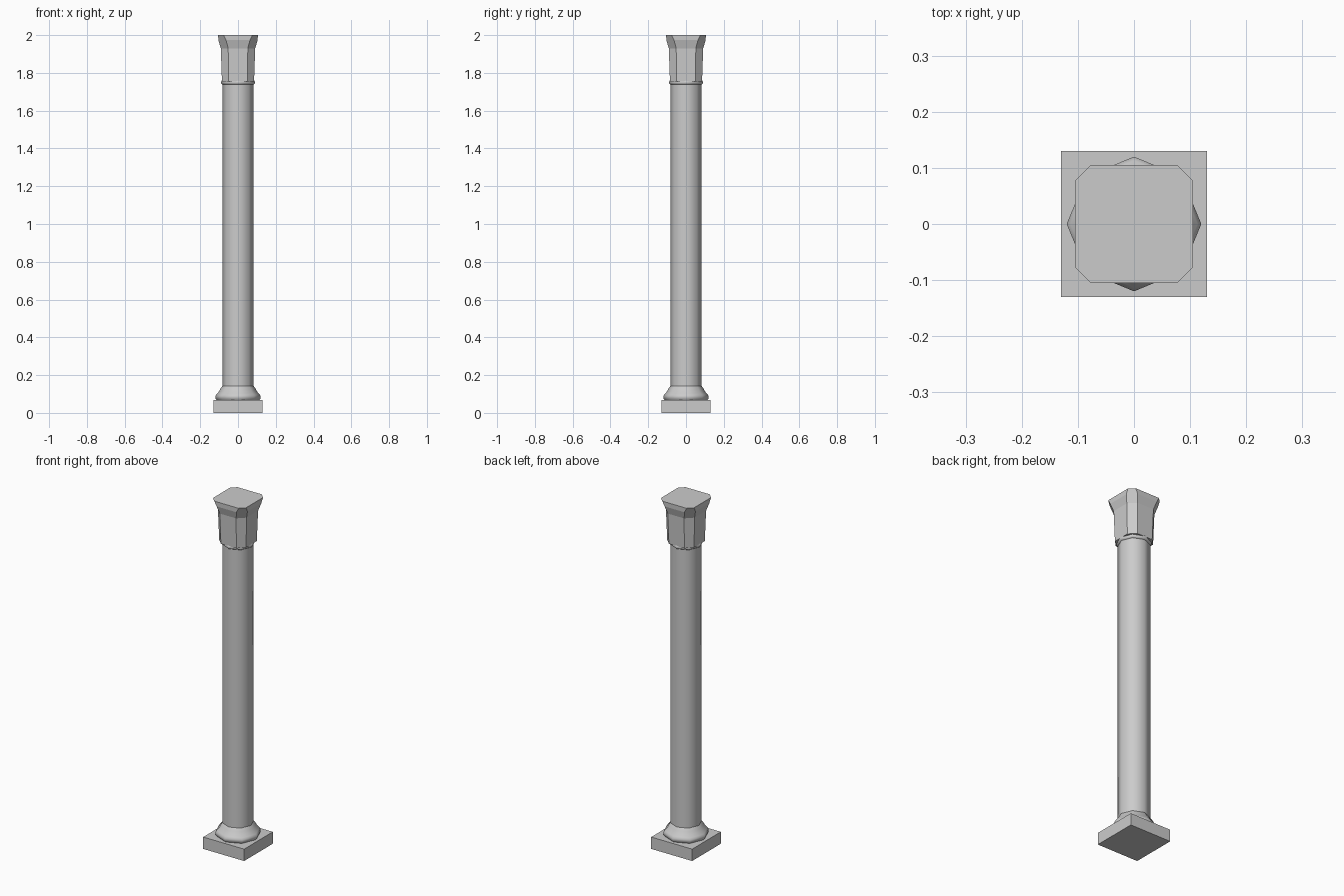
import bpy, bmesh, math

cube = bpy.data.objects.get("Cube")
if cube:
    bpy.data.objects.remove(cube, do_unlink=True)

stone = bpy.data.materials.new("grey_stone")
stone.use_nodes = True
grey = (0.6, 0.6, 0.6, 1)
stone.diffuse_color = grey
stone.node_tree.nodes["Principled BSDF"].inputs["Base Color"].default_value = grey


def octagon(z, r):
    """Regular eight-sided section with corners on the axes."""
    return [(r * math.cos(i * math.pi / 4), r * math.sin(i * math.pi / 4), z) for i in range(8)]


def cut_square(z, h, c):
    """Square section with cut corners: half width h, half side length c."""
    return [(h, -c, z), (h, c, z), (c, h, z), (-c, h, z),
            (-h, c, z), (-h, -c, z), (-c, -h, z), (c, -h, z)]


def loft(name, sections, smooth_angle=0):
    """Join sections of equal vertex count into a closed solid."""
    bm = bmesh.new()
    rings = [[bm.verts.new(p) for p in s] for s in sections]
    for low, high in zip(rings, rings[1:]):
        for i in range(len(low)):
            j = (i + 1) % len(low)
            bm.faces.new((low[i], low[j], high[j], high[i]))
    bm.faces.new(rings[0][::-1])
    bm.faces.new(rings[-1])
    bmesh.ops.recalc_face_normals(bm, faces=bm.faces)
    mesh = bpy.data.meshes.new(name)
    bm.to_mesh(mesh)
    bm.free()
    mesh.materials.append(stone)
    obj = bpy.data.objects.new(name, mesh)
    bpy.context.collection.objects.link(obj)
    if smooth_angle:
        bpy.ops.object.select_all(action='DESELECT')
        obj.select_set(True)
        bpy.context.view_layer.objects.active = obj
        bpy.ops.object.shade_smooth_by_angle(angle=math.radians(smooth_angle))
    return obj


# Square plinth
half = 0.13
corners = [(half, -half), (half, half), (-half, half), (-half, -half)]
loft("plinth", [[(x, y, z) for x, y in corners] for z in (0, 0.068)])

# Moulded base: lower roll, hollow and upper roll
base_profile = [(0.068, 0.113), (0.078, 0.12), (0.09, 0.12), (0.1, 0.113),
                (0.112, 0.102), (0.127, 0.094), (0.142, 0.083)]
loft("base_moulding", [octagon(z, r) for z, r in base_profile], 50)

# Shaft
loft("shaft", [octagon(z, 0.083) for z in (0.14, 1.75)], 50)

# Neck ring
ring_profile = [(1.738, 0.083), (1.744, 0.09), (1.754, 0.09), (1.762, 0.083)]
loft("neck_ring", [octagon(z, r) for z, r in ring_profile], 50)

# Capital with cut corners, flaring out to a thin top slab
capital_profile = [(1.755, 0.085, 0.049), (1.93, 0.091, 0.052),
                   (1.973, 0.104, 0.063), (2.0, 0.105, 0.077)]
loft("capital", [cut_square(*p) for p in capital_profile])
